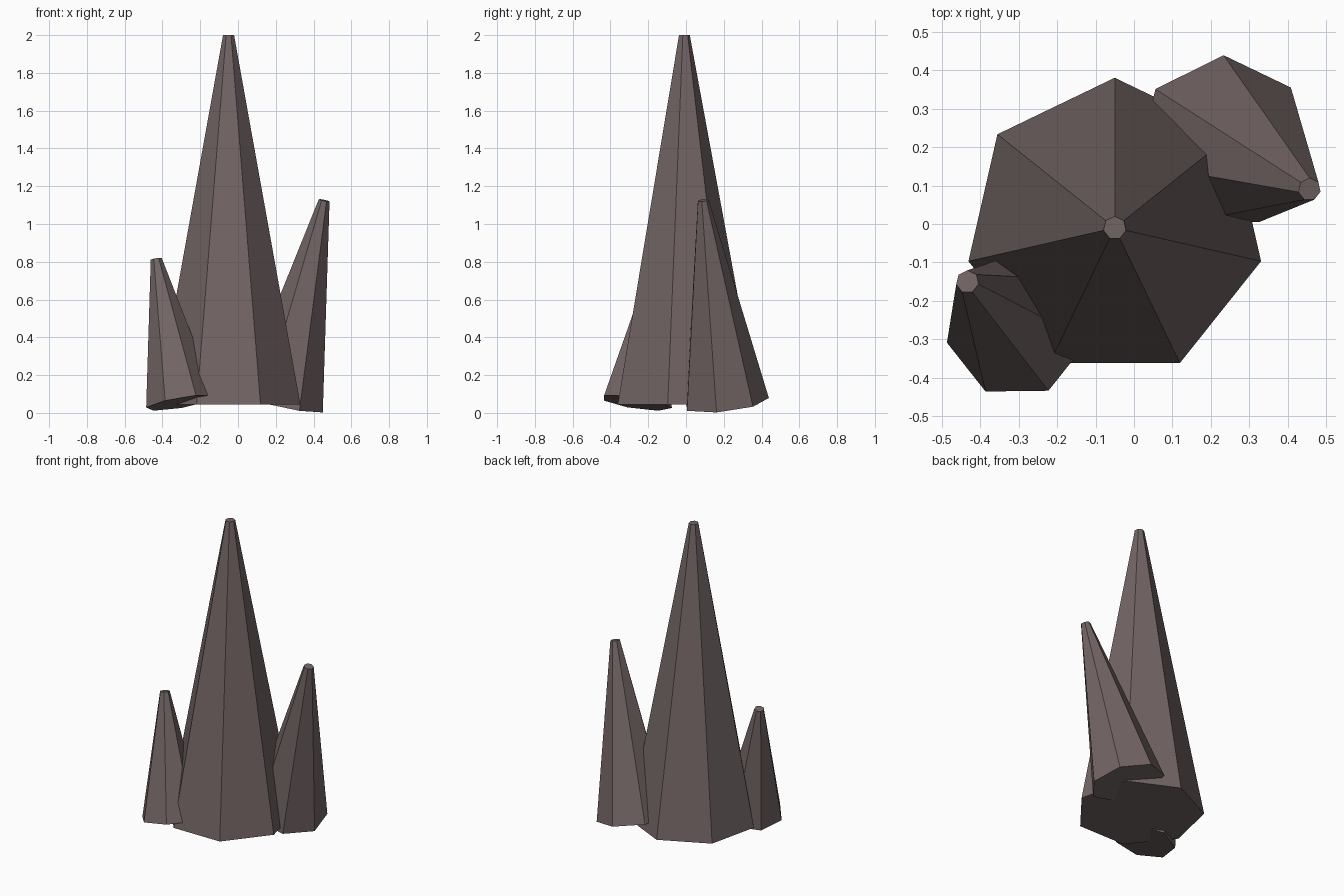
import bpy
from mathutils import Vector

cube = bpy.data.objects.get("Cube")
if cube:
    bpy.data.objects.remove(cube, do_unlink=True)

# Single stone colour
stone = bpy.data.materials.new("grey_brown_stone")
stone.use_nodes = True
colour = (0.17, 0.128, 0.128, 1)
stone.diffuse_color = colour
bsdf = stone.node_tree.nodes["Principled BSDF"]
bsdf.inputs["Base Color"].default_value = colour
bsdf.inputs["Roughness"].default_value = 0.9


def spike(name, base, tip, base_radius, tip_radius=0.03):
    """Seven-sided blunt spike running from base centre to tip centre."""
    base, tip = Vector(base), Vector(tip)
    axis = tip - base
    bpy.ops.mesh.primitive_cone_add(vertices=7, radius1=base_radius,
                                    radius2=tip_radius, depth=axis.length,
                                    location=(base + tip) / 2)
    obj = bpy.context.object
    obj.name = name
    obj.rotation_mode = 'QUATERNION'
    obj.rotation_quaternion = Vector((0, 0, 1)).rotation_difference(axis)
    obj.data.materials.append(stone)
    return obj


# Tall upright spike with two smaller ones leaning outward
spike("main_spike", (-0.05, -0.01, 0.045), (-0.05, -0.01, 2.0), 0.39)
spike("left_spike", (0.23, 0.21, 0.054), (0.456, 0.09, 1.125), 0.23)
spike("right_spike", (-0.302, -0.264, 0.054), (-0.433, -0.15, 0.815), 0.191)
